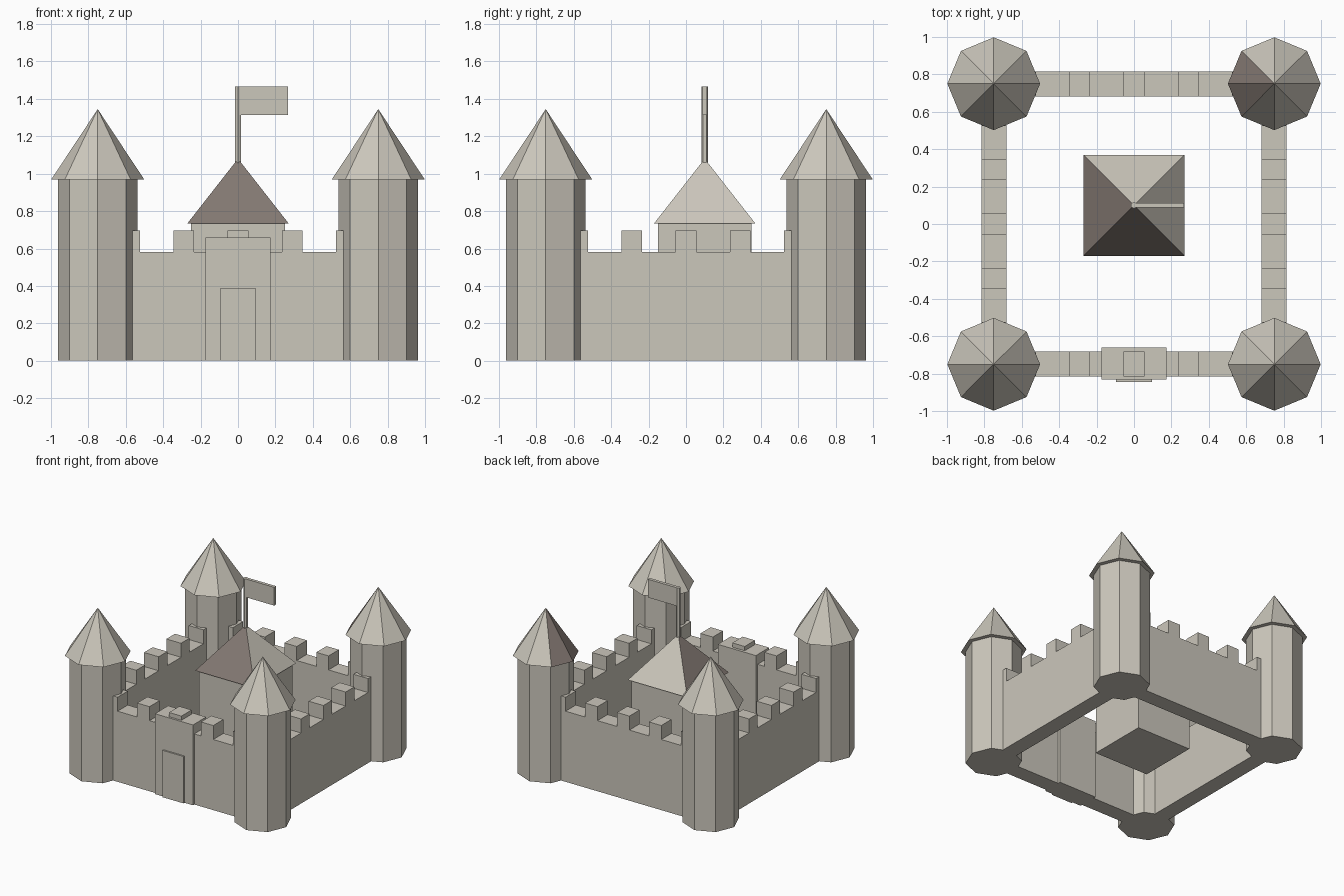
import bpy, bmesh, math
from mathutils import Matrix

old = bpy.data.objects.get("Cube")
if old:
    bpy.data.objects.remove(old, do_unlink=True)


def material(name, rgb):
    m = bpy.data.materials.new(name)
    m.use_nodes = True
    m.diffuse_color = (*rgb, 1)
    m.node_tree.nodes["Principled BSDF"].inputs["Base Color"].default_value = (*rgb, 1)
    return m


STONE = material("pale stone", (0.60, 0.57, 0.50))
BROWN = material("dark brown tile", (0.23, 0.19, 0.17))


def finish(name, bm, paint=None):
    """Turn a bmesh into an object; paint(normal) picks the brown faces."""
    bmesh.ops.recalc_face_normals(bm, faces=bm.faces)
    bm.normal_update()
    if paint:
        for f in bm.faces:
            f.material_index = int(paint(f.normal))
    me = bpy.data.meshes.new(name)
    bm.to_mesh(me)
    bm.free()
    me.materials.append(STONE)
    if paint:
        me.materials.append(BROWN)
    ob = bpy.data.objects.new(name, me)
    bpy.context.collection.objects.link(ob)
    return ob


def add_box(bm, lo, hi):
    size = [b - a for a, b in zip(lo, hi)]
    mid = [(a + b) / 2 for a, b in zip(lo, hi)]
    bmesh.ops.create_cube(bm, size=1, matrix=Matrix.Translation(mid) @ Matrix.Diagonal((*size, 1)))


def box(name, lo, hi):
    bm = bmesh.new()
    add_box(bm, lo, hi)
    return finish(name, bm)


def cone(name, sides, r1, r2, x, y, z0, z1, turn=0, paint=None):
    bm = bmesh.new()
    place = Matrix.Translation((x, y, (z0 + z1) / 2)) @ Matrix.Rotation(turn, 4, "Z")
    bmesh.ops.create_cone(bm, cap_ends=True, segments=sides, radius1=r1, radius2=r2,
                          depth=z1 - z0, matrix=place)
    bmesh.ops.remove_doubles(bm, verts=bm.verts, dist=1e-5)
    return finish(name, bm, paint)


# Corner towers with pointed roofs; the back one on +x has brown tiles on its -x side
for sx, side in ((-1, "right"), (1, "left")):
    for sy, end in ((-1, "front"), (1, "back")):
        x, y = 0.75 * sx, 0.75 * sy
        cone(f"{end}_{side}_tower", 8, 0.212, 0.212, x, y, 0, 0.97)
        tiles = (lambda n: n.x < -0.5) if sx > 0 and sy > 0 else None
        cone(f"{end}_{side}_tower_roof", 8, 0.248, 0, x, y, 0.97, 1.345, paint=tiles)

# Curtain walls with battlements
for i, name in enumerate(("front_wall", "left_wall", "back_wall", "right_wall")):
    bm = bmesh.new()
    add_box(bm, (-0.75, -0.815, 0), (0.75, -0.682, 0.58))
    for k in range(-2, 3):
        c = 0.29 * k
        add_box(bm, (c - 0.056, -0.815, 0.58), (c + 0.056, -0.682, 0.695))
    bmesh.ops.transform(bm, matrix=Matrix.Rotation(math.pi / 2 * i, 4, "Z"), verts=bm.verts)
    finish(name, bm)

# Gatehouse and door
box("gatehouse", (-0.173, -0.832, 0), (0.173, -0.66, 0.66))
box("gate_door", (-0.095, -0.845, 0), (0.095, -0.80, 0.385))

# Central keep with a pyramid roof, brown on the front and -x slopes
box("keep", (-0.25, -0.15, 0), (0.25, 0.35, 0.735))
cone("keep_roof", 4, 0.27 * math.sqrt(2), 0, 0, 0.1, 0.735, 1.08, math.pi / 4,
     lambda n: n.z > 0 and (n.x < -0.3 or n.y < -0.3))

# Flag on its pole
cone("flag_pole", 6, 0.018, 0.018, 0, 0.1, 1.05, 1.465)
box("flag", (0, 0.087, 1.315), (0.268, 0.113, 1.465))
